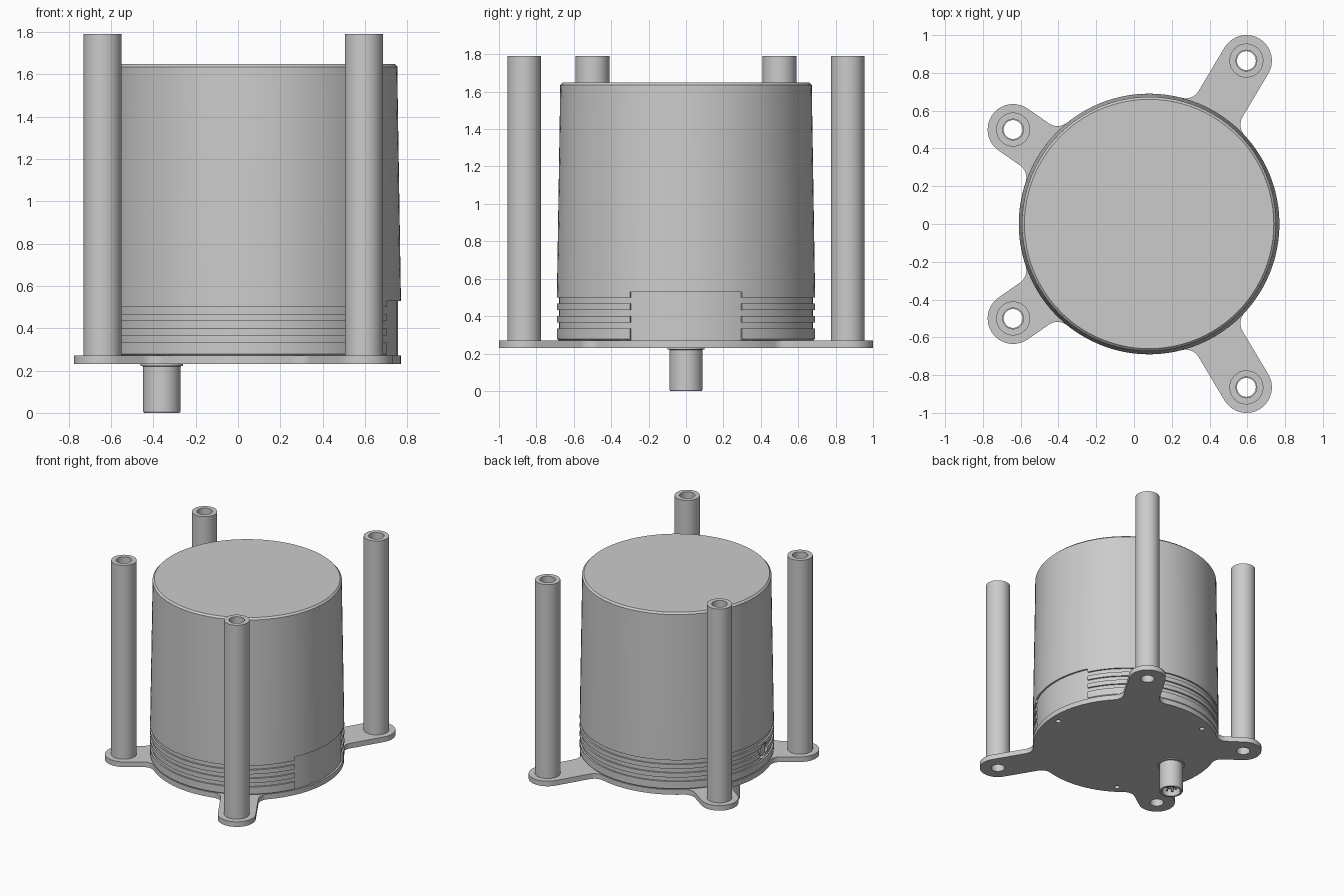
import bpy, bmesh, math
from mathutils import Matrix, Vector

if "Cube" in bpy.data.objects:
    bpy.data.objects.remove(bpy.data.objects["Cube"])

CX = 0.08                                   # axis of the housing
R = 0.69                                    # housing / plate radius
POSTS = [(0.595, 0.865), (-0.64, 0.5), (-0.64, -0.5), (0.595, -0.865)]


def finish(bm, name, angle=30):
    bmesh.ops.remove_doubles(bm, verts=bm.verts, dist=1e-5)
    bmesh.ops.recalc_face_normals(bm, faces=bm.faces)
    me = bpy.data.meshes.new(name)
    bm.to_mesh(me)
    bm.free()
    ob = bpy.data.objects.new(name, me)
    bpy.context.collection.objects.link(ob)
    if angle:
        smooth(ob, angle)
    return ob


def smooth(ob, angle=30):
    bpy.ops.object.select_all(action='DESELECT')
    ob.select_set(True)
    bpy.context.view_layer.objects.active = ob
    bpy.ops.object.shade_smooth_by_angle(angle=math.radians(angle))


def lathe(name, profile, x, y, n=48, closed=True):
    """Revolve (r, z) points around a vertical axis."""
    bm = bmesh.new()
    rings = []
    for r, z in profile:
        rings.append([bm.verts.new((x + r * math.cos(2 * math.pi * i / n),
                                    y + r * math.sin(2 * math.pi * i / n), z)) for i in range(n)])
    pairs = list(zip(rings, rings[1:]))
    if closed:
        pairs.append((rings[-1], rings[0]))
    else:
        bm.faces.new(rings[0])
        bm.faces.new(rings[-1])
    for a, b in pairs:
        for i in range(n):
            j = (i + 1) % n
            bm.faces.new((a[i], a[j], b[j], b[i]))
    return finish(bm, name)


def cut(ob, cylinders):
    """Subtract cylinders given as (centre, radius, depth, axis)."""
    bm = bmesh.new()
    for c, r, d, axis in cylinders:
        rot = Vector((0, 0, 1)).rotation_difference(Vector(axis)).to_matrix().to_4x4()
        bmesh.ops.create_cone(bm, cap_ends=True, segments=32, radius1=r, radius2=r, depth=d,
                              matrix=Matrix.Translation(c) @ rot)
    cutter = finish(bm, ob.name + "_cutter", 0)
    cutter.hide_render = True
    mod = ob.modifiers.new("holes", 'BOOLEAN')
    mod.object = cutter
    mod.solver = 'EXACT'
    bpy.ops.object.select_all(action='DESELECT')
    ob.select_set(True)
    bpy.context.view_layer.objects.active = ob
    bpy.ops.object.modifier_apply(modifier=mod.name)
    bpy.data.objects.remove(cutter)
    smooth(ob)


# Housing: drafted can with three grip grooves, interrupted by a recessed pad on +x
G = R - 0.012
profile = [(0.682, 0.27), (R, 0.278)]
for z0, z1 in ((0.333, 0.365), (0.400, 0.433), (0.467, 0.500)):
    profile += [(R, z0), (G, z0), (G, z1), (R, z1)]
profile += [(R, 0.528), (R, 0.528), (0.675, 1.47), (0.673, 1.635), (0.66, 1.648)]
PAD_TOP = len(profile) - 4                  # profile points below this are on the pad
half = math.asin(0.3 / R)
columns = [(-half + 2 * half * i / 14, True) for i in range(15)]
columns += [(half + (2 * math.pi - 2 * half) * i / 82, False) for i in range(83)]
bm = bmesh.new()
grid = []
for a, pad in columns:
    col = []
    for k, (r, z) in enumerate(profile):
        if pad and k < PAD_TOP:
            r = 0.676
        col.append(bm.verts.new((CX + r * math.cos(a), r * math.sin(a), z)))
    grid.append(col)
for i, a in enumerate(grid):
    b = grid[(i + 1) % len(grid)]
    for k in range(len(profile) - 1):
        bm.faces.new((a[k], b[k], b[k + 1], a[k + 1]))
bm.faces.new([c[0] for c in grid])
bm.faces.new([c[-1] for c in grid])
bmesh.ops.remove_doubles(bm, verts=bm.verts, dist=1e-5)
bmesh.ops.dissolve_degenerate(bm, edges=bm.edges, dist=1e-5)
housing = finish(bm, "housing")
va = math.radians(189)
vdir = Vector((math.cos(va), math.sin(va), 0))
vent = Vector((CX, 0, 0.395)) + vdir * 0.69
cut(housing, [(vent, 0.06, 0.08, vdir)])

# Vent plug sitting inside the round recess
bm = bmesh.new()
rot = Vector((0, 0, 1)).rotation_difference(vdir).to_matrix().to_4x4()
bmesh.ops.create_cone(bm, cap_ends=True, segments=32, radius1=0.042, radius2=0.042, depth=0.03,
                      matrix=Matrix.Translation(vent - vdir * 0.028) @ rot)
finish(bm, "vent_plug")

# Base plate: disc with four filleted arms
W, F = 0.135, 0.08
u = math.sqrt((R + F) ** 2 - (W + F) ** 2)
ta = math.atan2(W + F, u)
arms = [(math.atan2(y, x - CX) % (2 * math.pi), math.hypot(x - CX, y)) for x, y in POSTS]
outline = []
for i, (ang, length) in enumerate(arms):
    side = []
    for k in range(9):                      # fillet from disc to arm edge
        t = math.pi - ta + (math.pi / 2 - math.pi + ta) * k / 8
        side.append((u + F * math.cos(t), -(W + F) + F * math.sin(t)))
    tip = [(length + W * math.cos(t), W * math.sin(t))
           for t in (-math.pi / 2 + math.pi * k / 20 for k in range(21))]
    local = side + tip + [(p, -q) for p, q in reversed(side)]
    c, s = math.cos(ang), math.sin(ang)
    outline += [(CX + p * c - q * s, p * s + q * c) for p, q in local]
    nxt = arms[(i + 1) % 4][0] + (2 * math.pi if i == 3 else 0)
    a0, a1 = ang + ta, nxt - ta
    outline += [(CX + R * math.cos(t), R * math.sin(t))
                for t in (a0 + (a1 - a0) * k / 16 for k in range(1, 16))]
bm = bmesh.new()
face = bm.faces.new([bm.verts.new((x, y, 0.23)) for x, y in outline])
ext = bmesh.ops.extrude_face_region(bm, geom=[face], use_keep_orig=True)
bmesh.ops.translate(bm, vec=(0, 0, 0.04),
                    verts=[v for v in ext['geom'] if isinstance(v, bmesh.types.BMVert)])
plate = finish(bm, "base_plate")
holes = [((x, y, 0.25), 0.05, 0.2, (0, 0, 1)) for x, y in POSTS]
for k in range(3):                          # blind screw holes underneath
    t = math.radians(120 * k - 4)
    holes.append(((CX + 0.62 * math.cos(t), 0.62 * math.sin(t), 0.225), 0.02, 0.05, (0, 0, 1)))
cut(plate, holes)

# Hollow standoff posts
for i, (x, y) in enumerate(POSTS):
    lathe(f"standoff_post_{i + 1}", [(0.09, 0.27), (0.09, 1.79), (0.055, 1.79), (0.055, 0.27)], x, y)

# Connector barrel with collar, socket insert and pins below the plate
KX = -0.36
lathe("connector_barrel", [(0.068, 0.0), (0.084, 0.0), (0.088, 0.006), (0.088, 0.22), (0.1, 0.222),
                           (0.1, 0.232), (0.068, 0.232)], KX, 0)
lathe("connector_insert", [(0.069, 0.06), (0.069, 0.23)], KX, 0, closed=False)
for k in range(5):
    t = 2 * math.pi * k / 5
    lathe(f"connector_pin_{k + 1}", [(0.008, 0.02), (0.008, 0.07)],
          KX + 0.036 * math.cos(t), 0.036 * math.sin(t), 12, closed=False)
